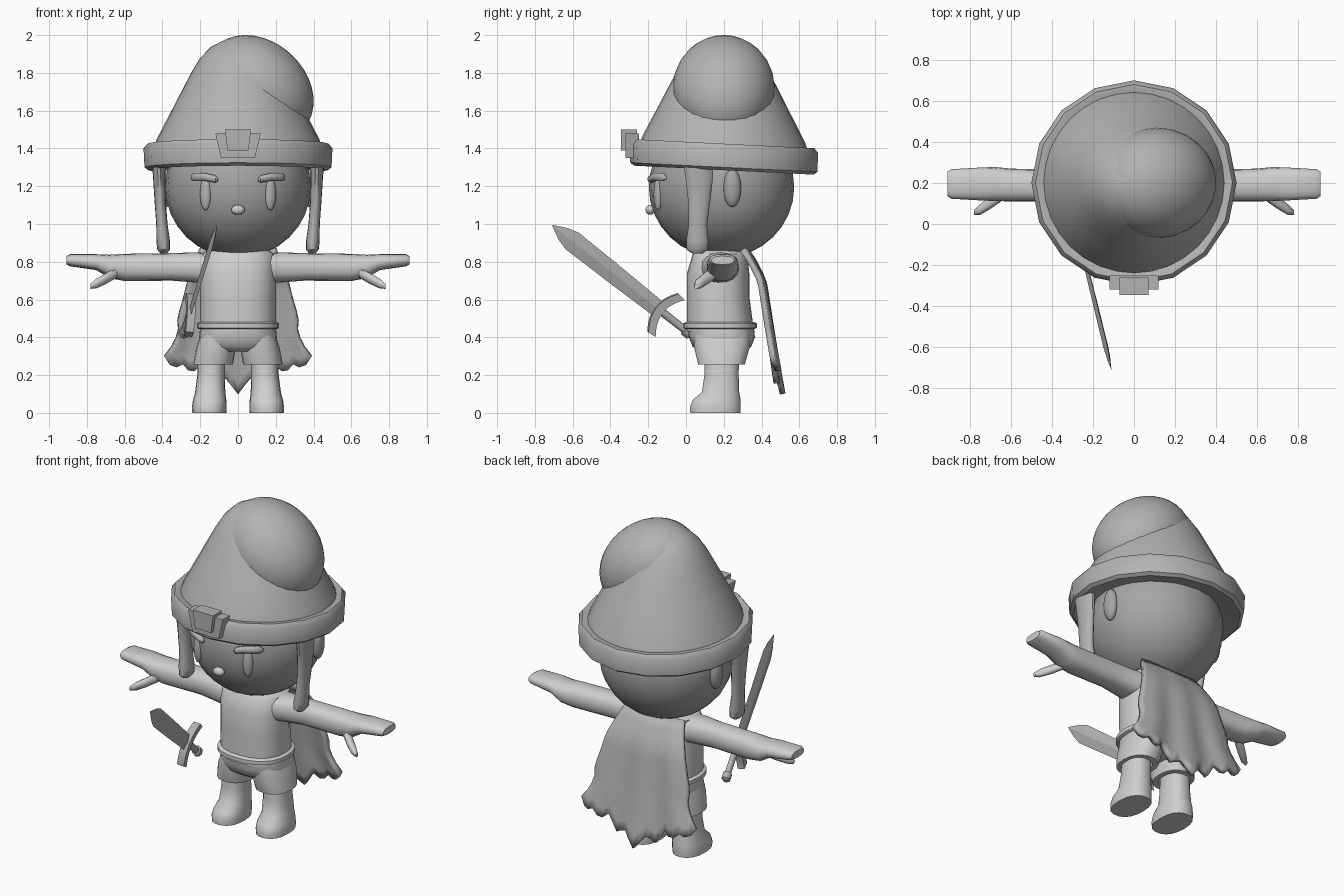
import bpy, bmesh, math
from mathutils import Vector, Matrix

if "Cube" in bpy.data.objects:
    bpy.data.objects.remove(bpy.data.objects["Cube"])


def material(name, v):
    m = bpy.data.materials.new(name)
    m.diffuse_color = (v, v, v, 1)
    m.use_nodes = True
    m.node_tree.nodes["Principled BSDF"].inputs["Base Color"].default_value = m.diffuse_color
    return m


LIGHT = material("light grey", 0.62)
MID = material("mid grey", 0.45)
DARK = material("head grey", 0.38)


def finish(name, bm, mat, angle=45):
    bmesh.ops.recalc_face_normals(bm, faces=bm.faces)
    me = bpy.data.meshes.new(name)
    bm.to_mesh(me)
    bm.free()
    me.materials.append(mat)
    ob = bpy.data.objects.new(name, me)
    bpy.context.collection.objects.link(ob)
    bpy.ops.object.select_all(action='DESELECT')
    ob.select_set(True)
    bpy.context.view_layer.objects.active = ob
    bpy.ops.object.shade_smooth_by_angle(angle=math.radians(angle))
    return ob


def loft(name, rings, mat, n=16, axis='z', side=1, power=1.0, slope=0, closed=False):
    """Rings (cx, cy, cz, r1, r2): in the xy plane for axis z, the yz plane for axis x."""
    bm = bmesh.new()
    loops = []
    for cx, cy, cz, r1, r2 in rings:
        loop = []
        for i in range(n):
            a = 2 * math.pi * i / n
            c, s = math.cos(a), math.sin(a)
            c = math.copysign(abs(c) ** power, c) * r1
            s = math.copysign(abs(s) ** power, s) * r2
            p = (cx + c, cy + s, cz) if axis == 'z' else (cx, cy + c, cz + s)
            loop.append(bm.verts.new((p[0] * side, p[1], p[2] - slope * (p[1] - 0.2))))
        loops.append(loop)
    pairs = list(zip(loops, loops[1:]))
    if closed:
        pairs.append((loops[-1], loops[0]))
    for a, b in pairs:
        for i in range(n):
            j = (i + 1) % n
            bm.faces.new((a[i], a[j], b[j], b[i]))
    if not closed:
        bm.faces.new(loops[0])
        bm.faces.new(loops[-1])
    return finish(name, bm, mat)


def ellipsoid(name, loc, radii, mat, rot=None, seg=20, rings=12):
    bm = bmesh.new()
    bmesh.ops.create_uvsphere(bm, u_segments=seg, v_segments=rings, radius=1)
    m = Matrix.Translation(loc) @ (rot or Matrix()) @ Matrix.Diagonal((*radii, 1))
    bm.transform(m)
    return finish(name, bm, mat)


def plate(name, outline, y0, y1, mat, matrix=None):
    """Extrudes an xz outline from y0 to y1."""
    bm = bmesh.new()
    a = [bm.verts.new((x, y0, z)) for x, z in outline]
    b = [bm.verts.new((x, y1, z)) for x, z in outline]
    n = len(a)
    bm.faces.new(a)
    bm.faces.new(b)
    for i in range(n):
        j = (i + 1) % n
        bm.faces.new((a[i], a[j], b[j], b[i]))
    if matrix:
        bm.transform(matrix)
    return finish(name, bm, mat, 30)


def interp(table, x):
    for (x0, y0), (x1, y1) in zip(table, table[1:]):
        if x <= x1:
            return y0 + (y1 - y0) * max(0, x - x0) / (x1 - x0)
    return table[-1][1]


# Hat: brim band, cone and the folded-over tip
brim = [(.36, 1.31), (.475, 1.285), (.495, 1.30), (.5, 1.40), (.48, 1.425), (.44, 1.42), (.36, 1.38)]
loft("hat_brim", [(0, .2, z, r, r) for r, z in brim], MID, 16, slope=.05, closed=True)
cone = [(0, 1.39, .45), (0, 1.45, .43), (0, 1.6, .352), (0, 1.72, .29), (0, 1.80, .248),
        (-.01, 1.88, .19), (-.01, 1.94, .13), (0, 1.98, .06), (.01, 1.99, .02)]
loft("hat_cone", [(x, .2, z, r, r) for x, z, r in cone], MID, 32, slope=.04)
ellipsoid("hat_folded_tip", (.11, .2, 1.717), (.32, .27, .25), MID,
          Matrix.Rotation(math.radians(42), 4, 'Y'), 28, 18)

# Hat buckle
plate("buckle_plate", [(-.12, 1.48), (.12, 1.48), (.09, 1.35), (-.09, 1.35)], -.32, -.25, MID)
plate("buckle_block", [(-.07, 1.50), (.07, 1.50), (.055, 1.39), (-.055, 1.39)], -.345, -.26, MID)

# Head and face
ellipsoid("head", (0, .188, 1.195), (.385, .385, .375), DARK, None, 24, 16)
ellipsoid("nose", (0, -.19, 1.075), (.036, .025, .026), LIGHT)
for s, tag in ((1, "left"), (-1, "right")):
    turn = Matrix.Rotation(s * math.radians(24), 4, 'Z')
    ellipsoid("eye_" + tag, (s * .172, -.148, 1.16), (.03, .022, .088), MID, turn)
    loft("brow_" + tag, [(.105, -.185, 1.235, .008, .008), (.12, -.185, 1.238, .02, .02),
                         (.18, -.165, 1.25, .02, .022), (.235, -.13, 1.25, .02, .022),
                         (.25, -.11, 1.245, .008, .01)], MID, 10, 'x', s)
    ellipsoid("ear_" + tag, (s * .378, .245, 1.19), (.035, .047, .10), DARK)
    # Hanging side locks
    loft("side_lock_" + tag, [(.42, .06, 1.37, .04, .085), (.417, .07, 1.25, .033, .075),
                              (.412, .07, 1.12, .03, .06), (.403, .063, 1.0, .03, .05),
                              (.396, .06, .91, .036, .06), (.394, .06, .865, .034, .058),
                              (.394, .06, .845, .018, .03)], MID, 14, 'z', s)

# Torso, belt and shorts
loft("torso", [(0, .18, .87, .15, .12), (0, .18, .84, .195, .145), (0, .17, .74, .20, .165),
               (0, .17, .62, .20, .165), (0, .18, .47, .20, .175), (0, .18, .43, .2, .175)],
     LIGHT, 24, power=.85)
loft("belt", [(0, .18, .443, .205, .18), (0, .18, .45, .217, .196), (0, .18, .473, .217, .196),
              (0, .18, .482, .205, .18)], LIGHT, 24, power=.85)
loft("shorts_hips", [(0, .185, .45, .2, .175), (0, .19, .40, .207, .175), (0, .19, .35, .20, .155),
                     (0, .19, .325, .14, .12)], LIGHT, 24, power=.8)

for s, tag in ((1, "left"), (-1, "right")):
    loft("shorts_leg_" + tag, [(.105, .19, .42, .09, .15), (.115, .19, .35, .105, .15),
                               (.132, .188, .257, .105, .125), (.132, .188, .257, .075, .09),
                               (.132, .188, .29, .07, .09)], LIGHT, 18, 'z', s, .85)
    # Legs with forward feet
    loft("leg_" + tag, [(.14, .19, .32, .07, .092), (.143, .188, .2, .073, .092),
                        (.147, .183, .11, .08, .10), (.15, .163, .07, .088, .128),
                        (.152, .155, .03, .092, .136), (.152, .155, 0, .09, .134)],
         LIGHT, 18, 'z', s, .85)
    # Arm running into a flat mitten hand
    loft("arm_" + tag, [(.12, .18, .765, .11, .075), (.22, .18, .77, .085, .08), (.35, .187, .773, .076, .073),
                        (.6, .19, .77, .08, .072), (.68, .195, .775, .083, .062),
                        (.75, .195, .798, .08, .042), (.89, .195, .808, .072, .032),
                        (.908, .195, .808, .06, .022)], LIGHT, 16, 'x', s, .8)
    loft("thumb_" + tag, [(.64, .15, .745, .035, .03), (.70, .105, .71, .032, .03),
                          (.75, .07, .685, .026, .027), (.78, .055, .67, .012, .014)],
         LIGHT, 10, 'x', s)

# Ragged cape: a bent grid with a jagged lower edge
width = [(.1, .40), (.3, .39), (.37, .335), (.44, .315), (.5, .32), (.6, .29), (.7, .265), (.86, .20)]
depth = [(.1, .50), (.25, .475), (.45, .445), (.7, .41), (.8, .36), (.87, .315)]
hem = [(0, .10), (.18, .19), (.33, .155), (.5, .25), (.62, .21), (.75, .26), (.88, .235), (1, .30)]
NU, NV = 24, 12
bm = bmesh.new()
grid = []
for j in range(NV + 1):
    row = []
    for i in range(NU + 1):
        u, v = 2 * i / NU - 1, j / NV
        z = .865 + (interp(hem, abs(u)) - .865) * v
        y = interp(depth, z) + .012 * math.cos(u * 9) * v - .02 * u * u * (1 - v)
        row.append(bm.verts.new((u * interp(width, z), y, z)))
    grid.append(row)
for j in range(NV):
    for i in range(NU):
        bm.faces.new((grid[j][i], grid[j][i + 1], grid[j + 1][i + 1], grid[j + 1][i]))
cape = finish("cape", bm, MID)
mod = cape.modifiers.new("thickness", 'SOLIDIFY')
mod.thickness = .03
mod.offset = 0

# Sword, built along local z and then tilted into place
axis = Vector((.14, -.57, .45)).normalized()
wide = Vector((0, .66, .75))
wide = (wide - axis * wide.dot(axis)).normalized()
thin = axis.cross(wide)
place = Matrix((wide, thin, axis)).transposed().to_4x4()
place.translation = (-.25, -.14, .545)

bm = bmesh.new()
blade = [(0, .045), (.3, .052), (.6, .056), (.66, .04), (.735, .003)]
rows = [[bm.verts.new(p) for p in ((-w, 0, z), (0, -w * .22, z), (w, 0, z), (0, w * .22, z))]
        for z, w in blade]
for a, b in zip(rows, rows[1:]):
    for i in range(4):
        bm.faces.new((a[i], a[(i + 1) % 4], b[(i + 1) % 4], b[i]))
bm.faces.new(rows[0])
bm.faces.new(rows[-1])
bm.transform(place)
finish("sword_blade", bm, MID, 20)

arc = [i / 6 for i in range(-6, 7)]
outline = [(t * .13, .025 - .05 * t * t) for t in arc] + [(t * .125, -.02 - .05 * t * t) for t in reversed(arc)]
plate("sword_guard", outline, -.022, .022, MID, place)
grip = loft("sword_grip", [(0, 0, 0, .022, .018), (0, 0, -.17, .02, .018), (0, 0, -.172, .03, .026),
                           (0, 0, -.21, .03, .026), (0, 0, -.22, .018, .015)], MID, 10)
grip.data.transform(place)
